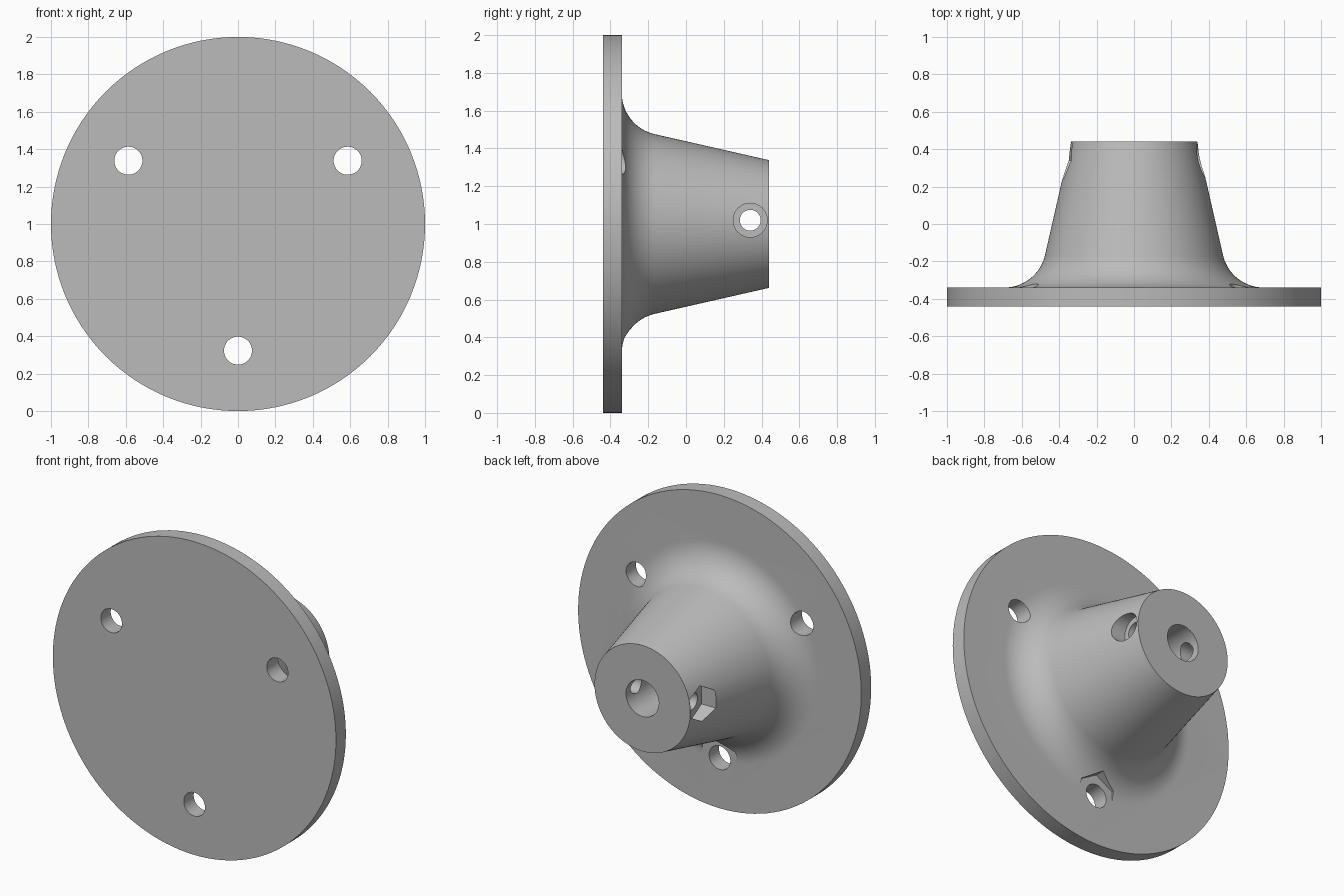
import bpy, bmesh, math
from mathutils import Matrix, Vector

old = bpy.data.objects.get("Cube")
if old:
    bpy.data.objects.remove(old, do_unlink=True)

grey = bpy.data.materials.new("light grey")
grey.use_nodes = True
colour = (0.5, 0.5, 0.5, 1)
grey.diffuse_color = colour
grey.node_tree.nodes["Principled BSDF"].inputs["Base Color"].default_value = colour

FRONT, FACE, END = -0.44, -0.34, 0.44
CENTRE = Vector((0, 0, 1))


def add_object(name, bm):
    bmesh.ops.recalc_face_normals(bm, faces=bm.faces)
    mesh = bpy.data.meshes.new(name)
    bm.to_mesh(mesh)
    bm.free()
    mesh.materials.append(grey)
    obj = bpy.data.objects.new(name, mesh)
    bpy.context.collection.objects.link(obj)
    return obj


def cutter(name, start, end, radius, sides, turn=0):
    """Prism between two points, turned about its own axis."""
    start, end = Vector(start), Vector(end)
    axis = end - start
    bm = bmesh.new()
    bmesh.ops.create_cone(bm, cap_ends=True, segments=sides, radius1=radius,
                          radius2=radius, depth=axis.length)
    spin = Matrix.Rotation(turn, 4, 'Z')
    # tip the prism from z onto x or y
    tip = (Matrix.Rotation(math.pi / 2, 4, 'Y') if abs(axis.x) > abs(axis.y)
           else Matrix.Rotation(-math.pi / 2, 4, 'X'))
    bm.transform(Matrix.Translation((start + end) / 2) @ tip @ spin)
    obj = add_object(name, bm)
    obj.hide_render = True
    return obj


# Flange and tapered boss, one lathe profile as (radius, y)
fillet, slope = 0.224, math.radians(12.5)
profile = [(0, FRONT), (1, FRONT), (1, FACE)]
for i in range(17):
    a = (math.pi / 2 - slope) * i / 16
    profile.append((0.694 - fillet * math.sin(a), FACE + fillet * (1 - math.cos(a))))
profile += [(0.338, END), (0, END)]

bm = bmesh.new()
verts = [bm.verts.new((r, y, 0)) for r, y in profile]
edges = [bm.edges.new(pair) for pair in zip(verts, verts[1:])]
bmesh.ops.spin(bm, geom=verts + edges, cent=(0, 0, 0), axis=(0, 1, 0),
               angle=math.tau, steps=128)
bmesh.ops.remove_doubles(bm, verts=bm.verts, dist=1e-5)
bmesh.ops.dissolve_limit(bm, angle_limit=0.001, verts=bm.verts, edges=bm.edges)
bm.transform(Matrix.Translation(CENTRE))
hub = add_object("flanged_hub", bm)

# Three bolt holes, each with a hexagonal nut pocket cut into the fillet
cutters = []
for i in range(3):
    a = -math.pi / 2 + i * math.tau / 3
    x, z = 0.677 * math.cos(a), 1 + 0.677 * math.sin(a)
    cutters.append(cutter("nut_pocket", (x, FACE, z), (x, 0.3, z), 0.139, 6, math.pi / 6 + a))
    cutters.append(cutter("bolt_hole", (x, -0.6, z), (x, 0.3, z), 0.075, 48))

# Shaft bore, and the clamping screw hole across it
py, pz = 0.34, 1.02
cutters.append(cutter("shaft_bore", (0, FACE, 1), (0, 0.6, 1), 0.116, 64))
cutters.append(cutter("screw_hole", (-0.6, py, pz), (0.6, py, pz), 0.055, 40))
cutters.append(cutter("screw_nut_pocket", (-0.6, py, pz), (-0.28, py, pz), 0.112, 6, math.pi / 2))
cutters.append(cutter("screw_head_recess", (0.28, py, pz), (0.6, py, pz), 0.09, 40))

bpy.ops.object.select_all(action='DESELECT')
hub.select_set(True)
bpy.context.view_layer.objects.active = hub
for c in cutters:
    mod = hub.modifiers.new(c.name, 'BOOLEAN')
    mod.operation, mod.solver, mod.object = 'DIFFERENCE', 'EXACT', c
    bpy.ops.object.modifier_apply(modifier=mod.name)
    bpy.data.objects.remove(c, do_unlink=True)

bpy.ops.object.shade_smooth_by_angle(angle=math.radians(25))
